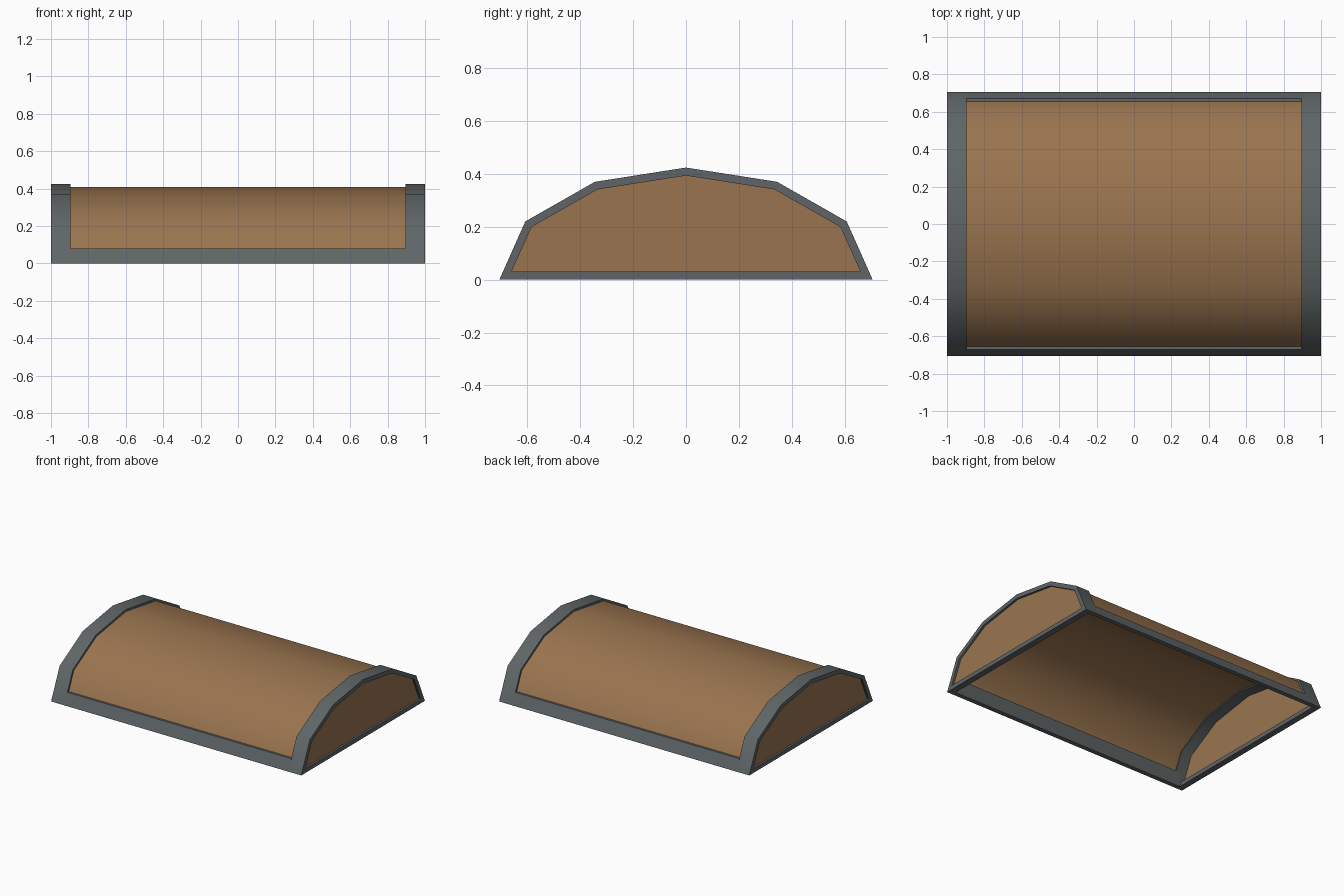
import bpy, bmesh, math
from mathutils import Vector

if "Cube" in bpy.data.objects:
    bpy.data.objects.remove(bpy.data.objects["Cube"])

def material(name, rgb):
    m = bpy.data.materials.new(name)
    m.diffuse_color = (*rgb, 1)
    m.use_nodes = True
    m.node_tree.nodes["Principled BSDF"].inputs["Base Color"].default_value = m.diffuse_color
    return m

WOOD = material("brown wood", (0.32, 0.175, 0.078))
IRON = material("dark grey iron", (0.115, 0.13, 0.135))

HALF = [(0.706, 0.0), (0.608, 0.22), (0.345, 0.37)]
OUTER = HALF + [(0.0, 0.424)] + [(-y, z) for y, z in reversed(HALF)]

def inset(d, base=0.0):
    """Arch profile moved inward by d, with its feet cut at height base."""
    pts = [Vector(p) for p in OUTER]
    dirs = [(b - a).normalized() for a, b in zip(pts, pts[1:])]
    nrm = [Vector((-t.y, t.x)) for t in dirs]
    out = []
    for i, p in enumerate(pts):
        if i in (0, len(pts) - 1):
            k = 0 if i == 0 else -1
            q = p + nrm[k] * d
            q = q + dirs[k] * ((base - q.y) / dirs[k].y)
        else:
            n = (nrm[i - 1] + nrm[i]).normalized()
            q = p + n * (d / n.dot(nrm[i]))
        out.append((q.x, q.y))
    return out

def prism(name, loop, x0, x1, mat):
    """Closed (y, z) outline extruded along x."""
    bm = bmesh.new()
    face = bm.faces.new([bm.verts.new((x0, y, z)) for y, z in loop])
    res = bmesh.ops.extrude_face_region(bm, geom=[face])
    bmesh.ops.translate(bm, vec=(x1 - x0, 0, 0),
                        verts=[v for v in res["geom"] if isinstance(v, bmesh.types.BMVert)])
    bmesh.ops.recalc_face_normals(bm, faces=bm.faces)
    me = bpy.data.meshes.new(name)
    bm.to_mesh(me)
    bm.free()
    me.materials.append(mat)
    ob = bpy.data.objects.new(name, me)
    bpy.context.collection.objects.link(ob)
    bpy.ops.object.select_all(action='DESELECT')
    ob.select_set(True)
    bpy.context.view_layer.objects.active = ob
    bpy.ops.object.shade_smooth_by_angle(angle=math.radians(42))
    return ob

# Curved wooden skin, slightly sunk between the iron bands
prism("wood_skin", inset(0.015, 0.04) + inset(0.022, 0.04)[::-1], -0.93, 0.93, WOOD)

for side, s in (("left", -1), ("right", 1)):
    # Iron arch band, its bottom bar and the wooden end panel
    prism(side + "_arch_band", OUTER + inset(0.03)[::-1], s * 0.895, s, IRON)
    w0, w1 = 0.675, 0.662
    prism(side + "_bottom_bar", [(-w0, 0), (w0, 0), (w1, 0.03), (-w1, 0.03)],
          s * 0.955, s, IRON)
    prism(side + "_end_panel", inset(0.022, 0.02), s * 0.978, s * 0.985, WOOD)

for side, s in (("back", 1), ("front", -1)):
    # Long iron rail along the bottom edge
    rail = [(0.706, 0), (0.6704, 0.08), (0.637, 0.08), (0.673, 0)]
    prism(side + "_rail", [(s * y, z) for y, z in rail], -0.9, 0.9, IRON)
